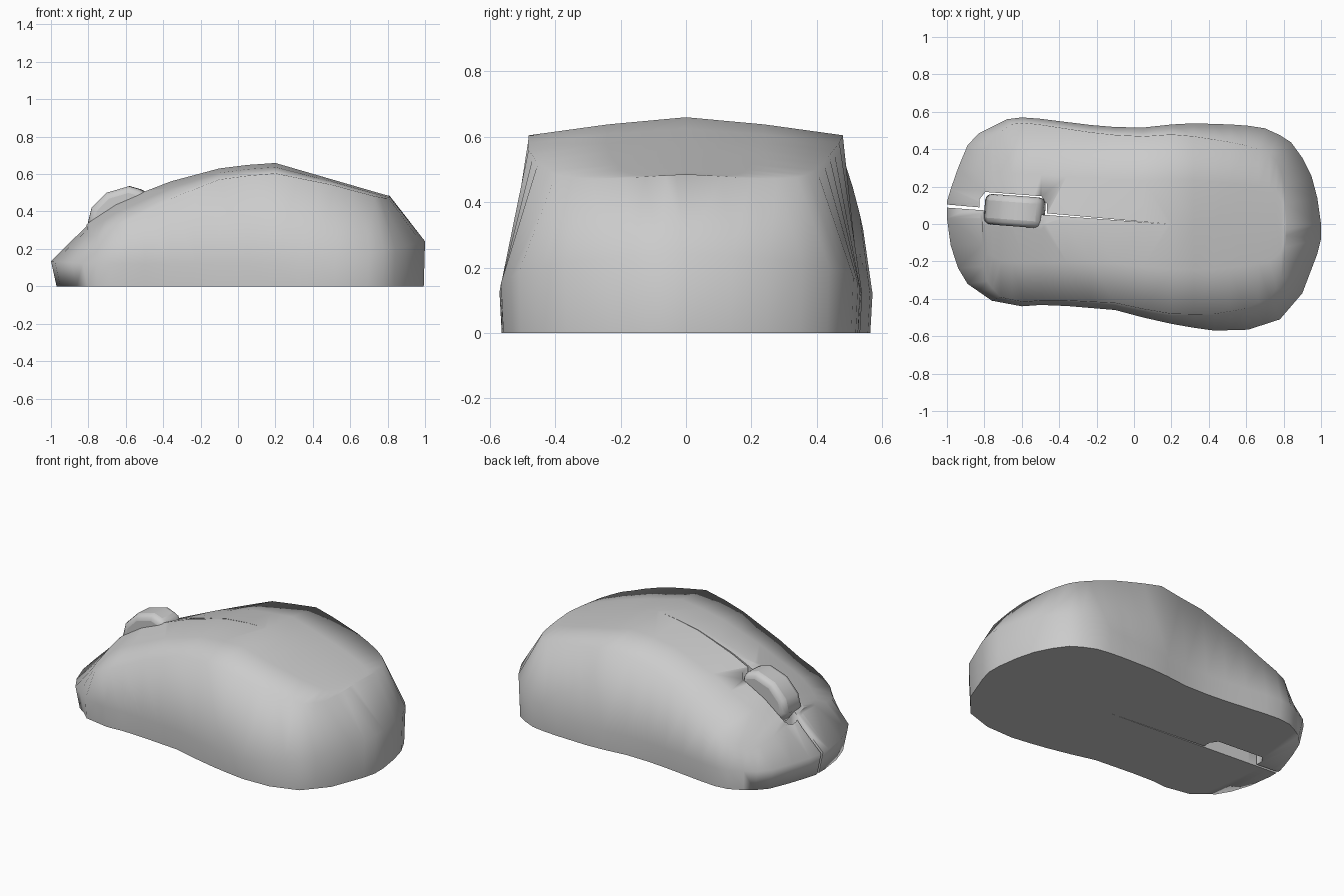
import bpy, bmesh, math

cube = bpy.data.objects.get("Cube")
if cube:
    bpy.data.objects.remove(cube, do_unlink=True)

grey = bpy.data.materials.new("light grey plastic")
grey.use_nodes = True
GREY = (0.6, 0.6, 0.6, 1)
grey.diffuse_color = GREY
grey.node_tree.nodes["Principled BSDF"].inputs["Base Color"].default_value = GREY


def lerp(table, x):
    """Piecewise linear lookup in a list of (x, value) pairs."""
    for (x0, v0), (x1, v1) in zip(table, table[1:]):
        if x <= x1:
            t = max(0, (x - x0) / (x1 - x0))
            return v0 + (v1 - v0) * t
    return table[-1][1]


def make_object(name, bm):
    bmesh.ops.recalc_face_normals(bm, faces=bm.faces)
    mesh = bpy.data.meshes.new(name)
    bm.to_mesh(mesh)
    bm.free()
    mesh.materials.append(grey)
    obj = bpy.data.objects.new(name, mesh)
    bpy.context.collection.objects.link(obj)
    return obj


def prism(name, points, shift):
    """Extrude a closed outline along the shift vector."""
    bm = bmesh.new()
    face = bm.faces.new([bm.verts.new(p) for p in points])
    new = bmesh.ops.extrude_face_region(bm, geom=[face])["geom"]
    bmesh.ops.translate(bm, vec=shift, verts=[v for v in new if isinstance(v, bmesh.types.BMVert)])
    return make_object(name, bm)


def shade(obj, degrees):
    bpy.ops.object.select_all(action="DESELECT")
    obj.select_set(True)
    bpy.context.view_layer.objects.active = obj
    bpy.ops.object.shade_smooth_by_angle(angle=math.radians(degrees))


# Outline and height profiles along the length
right_side = [(-1, 0.03), (-.99, -.08), (-.95, -.22), (-.89, -.32), (-.76, -.41), (-.6, -.44),
              (-.46, -.43), (-.1, -.46), (.05, -.5), (.25, -.545), (.43, -.57), (.61, -.565),
              (.78, -.51), (.9, -.37), (.98, -.16), (1, -.08)]
left_side = [(-1, .12), (-.97, .22), (-.9, .41), (-.83, .485), (-.68, .56), (-.6, .57), (-.52, .565),
             (-.24, .53), (0, .51), (.27, .54), (.58, .53), (.71, .51), (.83, .45), (.91, .34),
             (.97, .21), (1, 0)]
spine = [(-1, .13), (-.8, .34), (-.65, .44), (-.4, .55), (-.1, .63), (.18, .665), (.8, .485)]
rim = [(-1, .135), (-.8, .12), (.4, .12), (.65, .16), (.9, .215), (1, .24)]
roof_fall = [(-.8, .29), (-.5, .27), (-.1, .14), (.2, .115), (.5, .06), (.8, .06)]
shoulder_width = [(-.7, .955), (.2, .9), (.7, .78)]
stations = [-1, -.98, -.94, -.89, -.83, -.76, -.68, -.6, -.5, -.36, -.23, -.1, .05, .2, .32, .43,
            .52, .61, .7, .78, .84, .9, .95, .98, 1]


def section(x):
    """Cross-section from the right base edge over the roof to the left base edge."""
    top_x = x * (1 - .19 * x ** 4)
    top = lerp(spine, top_x)

    def flank(y):
        base = (x * (.97 if x < -.8 else .993), y * .988, 0)
        edge = (x, y, lerp(rim, x))
        sy = y * lerp(shoulder_width, x)
        shoulder = (top_x, sy, top - lerp(roof_fall, top_x) * abs(sy))
        half = (top_x, sy / 2, top - lerp(roof_fall, top_x) * abs(sy) * .4)
        return [base, edge, shoulder, half]

    right, left = flank(lerp(right_side, x)), flank(lerp(left_side, x))
    return right + [(top_x, 0, top)] + left[::-1]


# Body shell lofted through the sections
bm = bmesh.new()
rows = [[bm.verts.new(p) for p in section(x)] for x in stations]
for a, b in zip(rows, rows[1:]):
    for i in range(len(a)):
        j = (i + 1) % len(a)
        bm.faces.new((a[i], a[j], b[j], b[i]))
for end in (rows[0], rows[-1]):
    bm.faces.new((end[0], end[1], end[-2], end[-1]))
    bm.faces.new(end[1:-1])
bmesh.ops.remove_doubles(bm, verts=bm.verts, dist=.0005)
bmesh.ops.triangulate(bm, faces=[f for f in bm.faces if len(f.verts) > 3])
body = make_object("mouse_body", bm)

# Cutters for the button gap and the wheel slot
gap = prism("gap_cutter", [(.18, 0, -.1), (-1.1, .095, -.1), (-1.1, .113, -.1)], (0, 0, 1))
slot_outline = []
for sx, sy in ((1, 1), (-1, 1), (-1, -1), (1, -1)):
    corner = [(.18, .05), (.15, .09)]
    for u, v in corner if sx * sy > 0 else corner[::-1]:
        slot_outline.append((-.645 + sx * u, .07 + sy * v - .075 * sx * u, -.1))
slot = prism("slot_cutter", slot_outline, (0, 0, 1))
for cutter in (gap, slot):
    mod = body.modifiers.new("cut", "BOOLEAN")
    mod.operation, mod.solver, mod.object = "DIFFERENCE", "EXACT", cutter
    bpy.context.view_layer.objects.active = body
    bpy.ops.object.modifier_apply(modifier=mod.name)
    bpy.data.objects.remove(cutter, do_unlink=True)
shade(body, 80)

# Scroll wheel, tilted along the slope
side = [(-.8, .34), (-.78, .42), (-.7, .5), (-.58, .535), (-.49, .51), (-.475, .42), (-.54, .32),
        (-.64, .26), (-.74, .26)]
wheel = prism("scroll_wheel", [(x + .645, -.082, z) for x, z in side], (0, .164, 0))
wheel.location = (-.645, .07, 0)
wheel.rotation_euler.z = math.radians(-4.3)
bevel = wheel.modifiers.new("rounding", "BEVEL")
bevel.width, bevel.segments = .035, 3
bevel.limit_method, bevel.angle_limit = "ANGLE", math.radians(60)
shade(wheel, 60)
